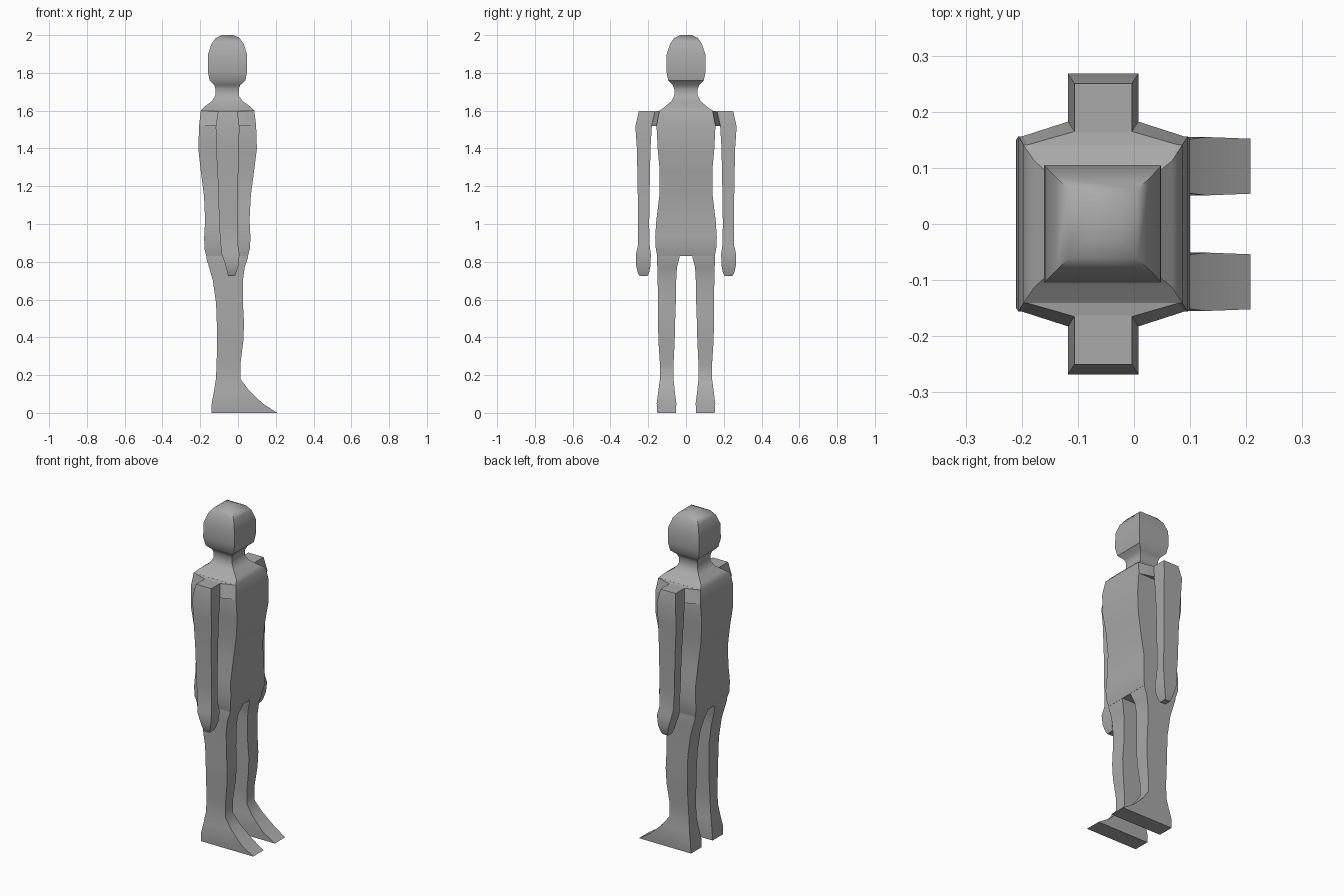
import bpy, bmesh, math

grey = bpy.data.materials.new("plain_grey")
grey.diffuse_color = (0.40, 0.40, 0.40, 1)


def finish(name, bm):
    bmesh.ops.recalc_face_normals(bm, faces=bm.faces)
    mesh = bpy.data.meshes.new(name)
    bm.to_mesh(mesh)
    bm.free()
    ob = bpy.data.objects.new(name, mesh)
    bpy.context.collection.objects.link(ob)
    mesh.materials.append(grey)
    bpy.ops.object.select_all(action='DESELECT')
    ob.select_set(True)
    bpy.context.view_layer.objects.active = ob
    bpy.ops.object.shade_smooth_by_angle(angle=math.radians(38))


def bridge(name, rings, side=1):
    """Skin a stack of four-cornered rings; side=-1 mirrors across y."""
    bm = bmesh.new()
    loops = [[bm.verts.new((x, y * side, z)) for x, y, z in r] for r in rings]
    for a, b in zip(loops, loops[1:]):
        for i in range(4):
            j = (i + 1) % 4
            bm.faces.new((a[i], a[j], b[j], b[i]))
    bm.faces.new(loops[0])
    bm.faces.new(loops[-1])
    finish(name, bm)


def box_ring(z, x0, x1, y0, y1):
    return [(x0, y0, z), (x1, y0, z), (x1, y1, z), (x0, y1, z)]


# Head, neck and torso: height, back x, front x, half width
body = [
    (2.00, -0.087, -0.025, 0.030), (1.985, -0.117, 0.007, 0.062),
    (1.955, -0.14, 0.03, 0.084), (1.90, -0.158, 0.047, 0.102),
    (1.81, -0.16, 0.048, 0.104), (1.76, -0.15, 0.04, 0.094),
    (1.735, -0.125, 0.012, 0.070), (1.715, -0.12, 0.004, 0.062),
    (1.68, -0.12, 0.004, 0.062), (1.65, -0.138, 0.025, 0.077),
    (1.62, -0.178, 0.068, 0.113), (1.60, -0.197, 0.086, 0.141),
    (1.52, -0.206, 0.096, 0.156), (1.40, -0.21, 0.10, 0.150),
    (1.28, -0.197, 0.085, 0.139), (1.15, -0.180, 0.068, 0.141),
    (1.02, -0.174, 0.061, 0.157), (0.93, -0.179, 0.066, 0.163),
    (0.87, -0.178, 0.063, 0.160), (0.83, -0.168, 0.053, 0.152),
]
bridge("body", [box_ring(z, a, b, -w, w) for z, a, b, w in body])

# Leg and foot: height, back x, front x, inner y, outer y
leg = [
    (0.86, -0.165, 0.05, 0.03, 0.150), (0.82, -0.168, 0.053, 0.035, 0.153),
    (0.77, -0.153, 0.035, 0.048, 0.152), (0.70, -0.133, 0.026, 0.052, 0.150),
    (0.58, -0.116, 0.026, 0.054, 0.148), (0.47, -0.112, 0.032, 0.058, 0.148),
    (0.38, -0.111, 0.028, 0.060, 0.146), (0.26, -0.113, 0.013, 0.066, 0.138),
    (0.18, -0.117, 0.013, 0.066, 0.138), (0.12, -0.126, 0.057, 0.060, 0.146),
    (0.05, -0.139, 0.130, 0.051, 0.155), (0.00, -0.14, 0.208, 0.054, 0.152),
]

# Arm and hand: same columns as the leg
arm = [
    (1.597, -0.106, -0.004, 0.163, 0.250), (1.515, -0.118, 0.008, 0.181, 0.268),
    (1.40, -0.116, 0.004, 0.188, 0.260), (1.20, -0.105, 0.0, 0.192, 0.256),
    (1.00, -0.100, 0.0, 0.195, 0.253), (0.89, -0.092, 0.0, 0.193, 0.253),
    (0.84, -0.086, 0.008, 0.186, 0.266), (0.78, -0.066, 0.002, 0.188, 0.264),
    (0.74, -0.056, -0.010, 0.196, 0.255), (0.724, -0.052, -0.016, 0.204, 0.246),
]

# Shoulder wedge tapering from the torso side to the arm
shoulder = [
    [(-0.197, 0.139, 1.60), (0.086, 0.139, 1.60),
     (0.096, 0.154, 1.52), (-0.206, 0.154, 1.52)],
    [(-0.106, 0.165, 1.596), (-0.004, 0.165, 1.596),
     (0.006, 0.183, 1.518), (-0.116, 0.183, 1.518)],
]

for side, label in ((1, "left"), (-1, "right")):
    bridge(label + "_leg", [box_ring(*r) for r in leg], side)
    bridge(label + "_arm", [box_ring(*r) for r in arm], side)
    bridge(label + "_shoulder", shoulder, side)
